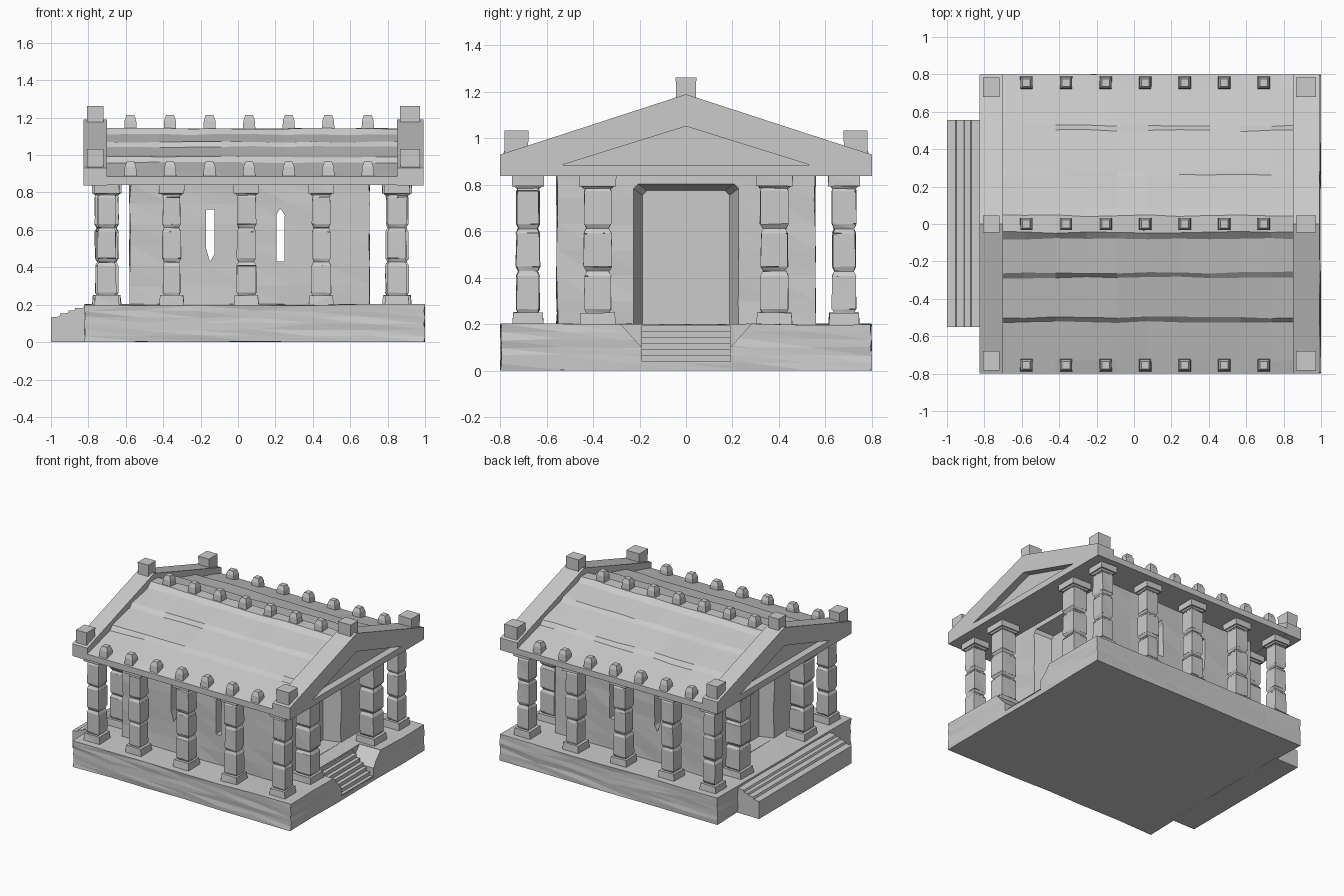
import bpy, bmesh, random
from mathutils import Vector

if "Cube" in bpy.data.objects:
    bpy.data.objects.remove(bpy.data.objects["Cube"])

random.seed(4)


def finish(name, bm, cuts=0, rough=0.0):
    """Turn a bmesh into an object, optionally hewn into rough flat facets."""
    if cuts:
        bmesh.ops.subdivide_edges(bm, edges=bm.edges[:], cuts=cuts, use_grid_fill=True)
    if rough:
        bmesh.ops.triangulate(bm, faces=bm.faces[:])
        for v in bm.verts:
            v.co += Vector([random.uniform(-rough, rough) for _ in range(3)])
            v.co.z = max(v.co.z, 0)
    bmesh.ops.recalc_face_normals(bm, faces=bm.faces[:])
    mesh = bpy.data.meshes.new(name)
    bm.to_mesh(mesh)
    bm.free()
    ob = bpy.data.objects.new(name, mesh)
    bpy.context.collection.objects.link(ob)
    return ob


def add_block(bm, x, y, z0, z1, hx, hy, top=1.0):
    """Box with half sizes hx, hy whose top is scaled by 'top'."""
    corners = [(-1, -1), (1, -1), (1, 1), (-1, 1)]
    lo = [bm.verts.new((x + a * hx, y + b * hy, z0)) for a, b in corners]
    hi = [bm.verts.new((x + a * hx * top, y + b * hy * top, z1)) for a, b in corners]
    bm.faces.new(lo[::-1])
    bm.faces.new(hi)
    for i in range(4):
        j = (i + 1) % 4
        bm.faces.new((lo[i], lo[j], hi[j], hi[i]))


def block(name, x0, x1, y0, y1, z0, z1, cuts=0, rough=0.0):
    bm = bmesh.new()
    add_block(bm, (x0 + x1) / 2, (y0 + y1) / 2, z0, z1, (x1 - x0) / 2, (y1 - y0) / 2)
    return finish(name, bm, cuts, rough)


def loft(name, rings):
    """Closed solid joining rings of equally many points."""
    bm = bmesh.new()
    vr = [[bm.verts.new(p) for p in r] for r in rings]
    n = len(vr[0])
    bm.faces.new(vr[0])
    bm.faces.new(vr[-1][::-1])
    for a, b in zip(vr, vr[1:]):
        for i in range(n):
            bm.faces.new((a[i], b[i], b[(i + 1) % n], a[(i + 1) % n]))
    return finish(name, bm)


def prism_x(name, pts, a, b):
    return loft(name, [[(x, y, z) for y, z in pts] for x in (a, b)])


def prism_y(name, pts, a, b):
    return loft(name, [[(x, y, z) for x, z in pts] for y in (a, b)])


def carve(ob, cutter):
    m = ob.modifiers.new("carve", 'BOOLEAN')
    m.operation = 'DIFFERENCE'
    m.solver = 'EXACT'
    m.object = cutter
    bpy.context.view_layer.objects.active = ob
    bpy.ops.object.modifier_apply(modifier=m.name)
    bpy.data.objects.remove(cutter)


# platform with a notch for the sunken stairs
platform = block("platform", -0.82, 0.997, -0.797, 0.797, 0, 0.2, 5, 0.004)
carve(platform, prism_x("stair_notch", [(-0.28, 0.22), (-0.28, 0.2), (-0.19, 0.1), (-0.19, 0.03),
                                        (0.19, 0.03), (0.19, 0.1), (0.28, 0.2), (0.28, 0.22)], 0.82, 1.05))

# sunken front stairs
pts = [(0.81, 0.02), (0.81, 0.195)]
for i in range(6):
    z = 0.195 - i * 0.026
    pts += [(0.83 + i * 0.028, z), (0.83 + i * 0.028, z - 0.026)]
pts += [(0.995, 0.039), (0.995, 0.02)]
prism_y("sunken_stairs", pts, -0.192, 0.192)

# wide rear steps
prism_y("rear_steps", [(-0.8, 0), (-0.8, 0.185), (-0.87, 0.182), (-0.875, 0.168), (-0.905, 0.168),
                       (-0.91, 0.155), (-0.95, 0.153), (-0.955, 0.137), (-1, 0.132), (-1, 0)], -0.55, 0.555)

# inner chamber with doorways and slit windows
chamber = block("chamber", -0.577, 0.702, -0.555, 0.555, 0.19, 0.85, 5, 0.005)


def door_ring(x, w, top):
    return [(x, -w, 0.202), (x, w, 0.202), (x, w, top - 0.02), (x, w - 0.02, top),
            (x, -w + 0.02, top), (x, -w, top - 0.02)]


for xo, xi in ((0.73, 0.58), (-0.605, -0.48)):
    carve(chamber, loft("door_recess", [door_ring(xo, 0.235, 0.81), door_ring(xi, 0.187, 0.775)]))
carve(chamber, prism_y("slit", [(-0.17, 0.71), (-0.125, 0.71), (-0.125, 0.47), (-0.15, 0.43), (-0.17, 0.5)], -1, 1))
carve(chamber, prism_y("slit", [(0.205, 0.43), (0.248, 0.43), (0.25, 0.68), (0.225, 0.715), (0.205, 0.68)], -1, 1))


# columns: square base, three chamfered drums, capital
def column(name, x, y, r):
    bm = bmesh.new()
    add_block(bm, x, y, 0.195, 0.25, r + 0.017, r + 0.017, 0.93)
    for i in range(3):
        z = 0.245 + i * 0.183
        hx, hy = (r + random.uniform(-0.004, 0.004) for _ in range(2))
        add_block(bm, x, y, z, z + 0.02, hx * 0.82, hy * 0.82, 1.22)
        add_block(bm, x, y, z + 0.02, z + 0.163, hx, hy, 0.98)
        add_block(bm, x, y, z + 0.163, z + 0.183, hx, hy, 0.82)
    add_block(bm, x, y, 0.785, 0.8, r, r, 1.25)
    add_block(bm, x, y, 0.795, 0.845, r + 0.018, r + 0.018)
    finish(name, bm, 0, 0.002)


for side in (-1, 1):
    for x in (-0.702, -0.355, 0.045, 0.445, 0.85):
        column("side_column", x, side * 0.68, 0.05)
    for x in (-0.702, 0.85):
        column("porch_column", x, side * 0.38, 0.061)

# stepped roof with overlapping tiers
half = [(0.8, 0.84), (0.8, 0.885), (0.73, 0.905), (0.525, 0.96), (0.5, 0.99),
        (0.285, 1.045), (0.26, 1.07), (0.08, 1.11), (0.045, 1.142)]
roof = prism_x("roof", half + [(-y, z) for y, z in reversed(half)], -0.75, 0.9)
bm = bmesh.new()
bm.from_mesh(roof.data)
long_edges = [e for e in bm.edges if abs(e.verts[0].co.x - e.verts[1].co.x) > 1]
bmesh.ops.subdivide_edges(bm, edges=long_edges, cuts=9)
for v in bm.verts:
    if v.co.z > 0.9:
        v.co += Vector((0, random.uniform(-0.006, 0.006), random.uniform(-0.004, 0.004)))
bm.to_mesh(roof.data)
bm.free()

# gable ends with recessed triangles
for x0, x1, face in ((-0.825, -0.7, -0.825), (0.85, 0.993, 0.993)):
    gable = prism_x("gable", [(-0.8, 0.838), (0.8, 0.838), (0.8, 0.93), (0, 1.19), (-0.8, 0.93)], x0, x1)
    carve(gable, prism_x("gable_recess", [(-0.535, 0.885), (0.535, 0.885), (0, 1.052)], face - 0.055, face + 0.055))

# corner and peak blocks on the gables
bm = bmesh.new()
for x, h in ((-0.763, 0.043), (0.92, 0.052)):
    add_block(bm, x, 0, 1.14, 1.263, h, 0.043, 1.03)
    for y in (-0.73, 0.73):
        add_block(bm, x, y, 0.93, 1.033, h, 0.05, 1.04)
finish("gable_blocks", bm)

# small tapered studs along eaves and ridge
bm = bmesh.new()
for i in range(7):
    x = -0.575 + i * 0.2115
    for y, z in ((-0.755, 0.88), (0, 1.13), (0.755, 0.88)):
        add_block(bm, x, y, z, z + 0.055, 0.034, 0.034, 0.9)
        add_block(bm, x, y, z + 0.055, z + 0.085, 0.031, 0.031, 0.65)
finish("roof_studs", bm)
